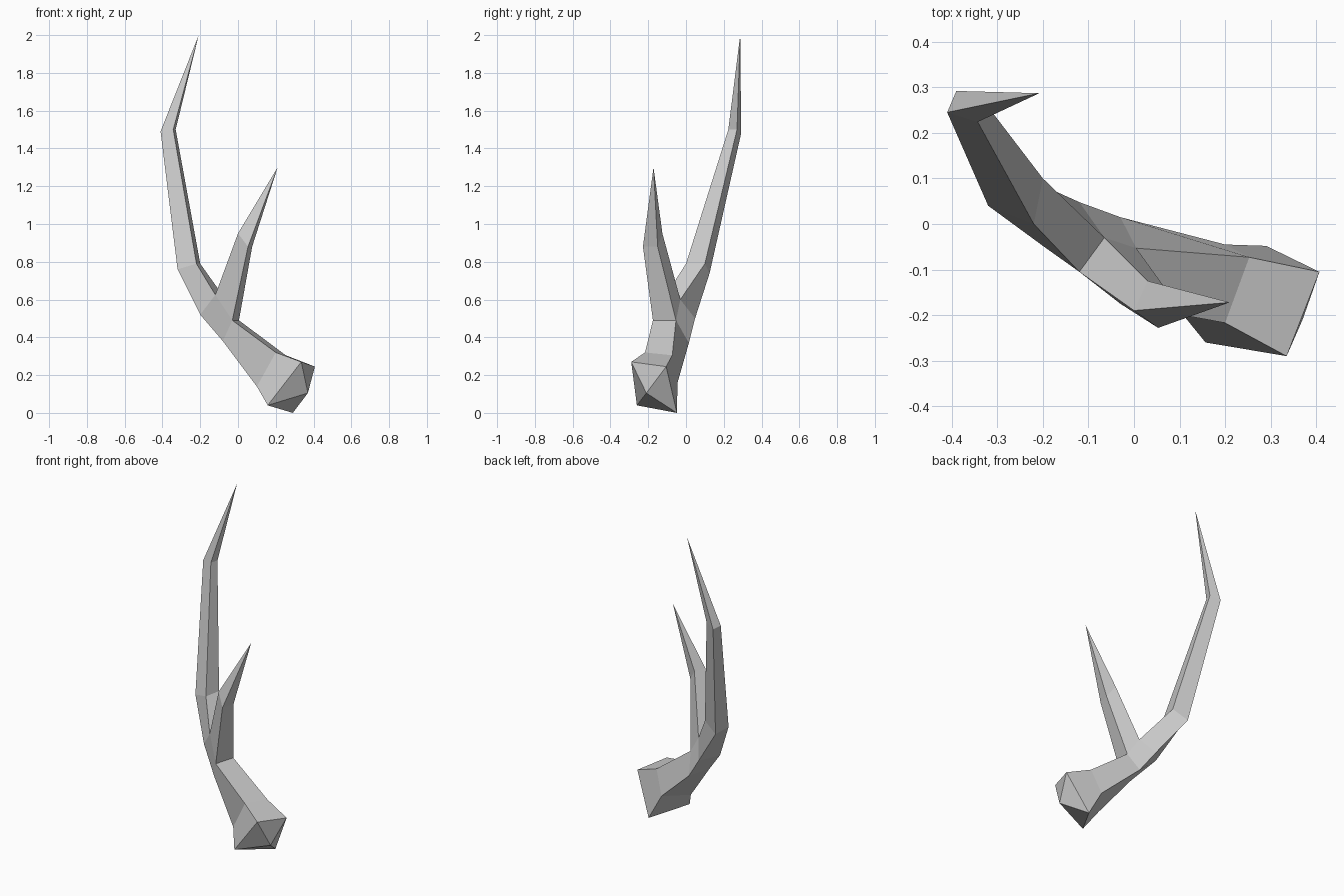
import bpy
import bmesh

default_cube = bpy.data.objects.get("Cube")
if default_cube:
    bpy.data.objects.remove(default_cube, do_unlink=True)


def make_material(name, colour):
    material = bpy.data.materials.new(name)
    material.use_nodes = True
    material.diffuse_color = colour
    shader = next(n for n in material.node_tree.nodes if n.type == "BSDF_PRINCIPLED")
    shader.inputs["Base Color"].default_value = colour
    return material


def add_ring(bm, points):
    return [bm.verts.new(point) for point in points]


def bridge(bm, lower, upper, skip=()):
    """Join two four-sided rings, leaving out the listed sides."""
    for side in range(len(lower)):
        if side not in skip:
            after = (side + 1) % len(lower)
            bm.faces.new((lower[side], lower[after], upper[after], upper[side]))


def fan(bm, ring, point):
    """Close a ring to a single point."""
    tip = bm.verts.new(point)
    for side in range(len(ring)):
        bm.faces.new((ring[side], ring[(side + 1) % len(ring)], tip))


# Cross-sections of the main beam: upper front, upper back, lower back, lower front
beam_sections = [
    [(.335, -.29, .27), (.407, -.105, .245), (.29, -.048, 0), (.157, -.26, .04)],
    [(.2, -.217, .32), (.253, -.073, .305), (.2, -.045, .16), (.1, -.19, .14)],
    [(-.03, -.175, .49), (.005, -.053, .49), (-.03, .015, .37), (-.08, -.12, .38)],
    [(-.12, -.105, .625), (-.065, -.03, .6), (-.12, .048, .5), (-.2, -.048, .52)],
    [(-.22, 0, .79), (-.2, .1, .79), (-.29, .125, .74), (-.32, .04, .76)],
    [(-.343, .224, 1.5), (-.33, .27, 1.5), (-.39, .292, 1.48), (-.41, .245, 1.49)],
]
tine_section = [(.053, -.228, .88), (.075, -.15, .88), (.03, -.125, .95), (0, -.19, .95)]

bm = bmesh.new()
rings = [add_ring(bm, section) for section in beam_sections]

# Main beam, with its top side left open where the tine grows out
FORK = 2
for index in range(len(rings) - 1):
    bridge(bm, rings[index], rings[index + 1], skip=(0,) if index == FORK else ())

# Faceted root and pointed beam tip
fan(bm, rings[0], (.37, -.21, .105))
fan(bm, rings[-1], (-.208, .287, 2))

# Side tine rising from the opening
tine_root = [rings[FORK][0], rings[FORK][1], rings[FORK + 1][1], rings[FORK + 1][0]]
tine_ring = add_ring(bm, tine_section)
bridge(bm, tine_root, tine_ring)
fan(bm, tine_ring, (.21, -.172, 1.3))

bmesh.ops.recalc_face_normals(bm, faces=bm.faces[:])
mesh = bpy.data.meshes.new("antler")
bm.to_mesh(mesh)
bm.free()

# Flat-shaded single-colour horn
mesh.materials.append(make_material("horn_grey", (.6, .6, .6, 1)))
antler = bpy.data.objects.new("antler", mesh)
bpy.context.collection.objects.link(antler)
